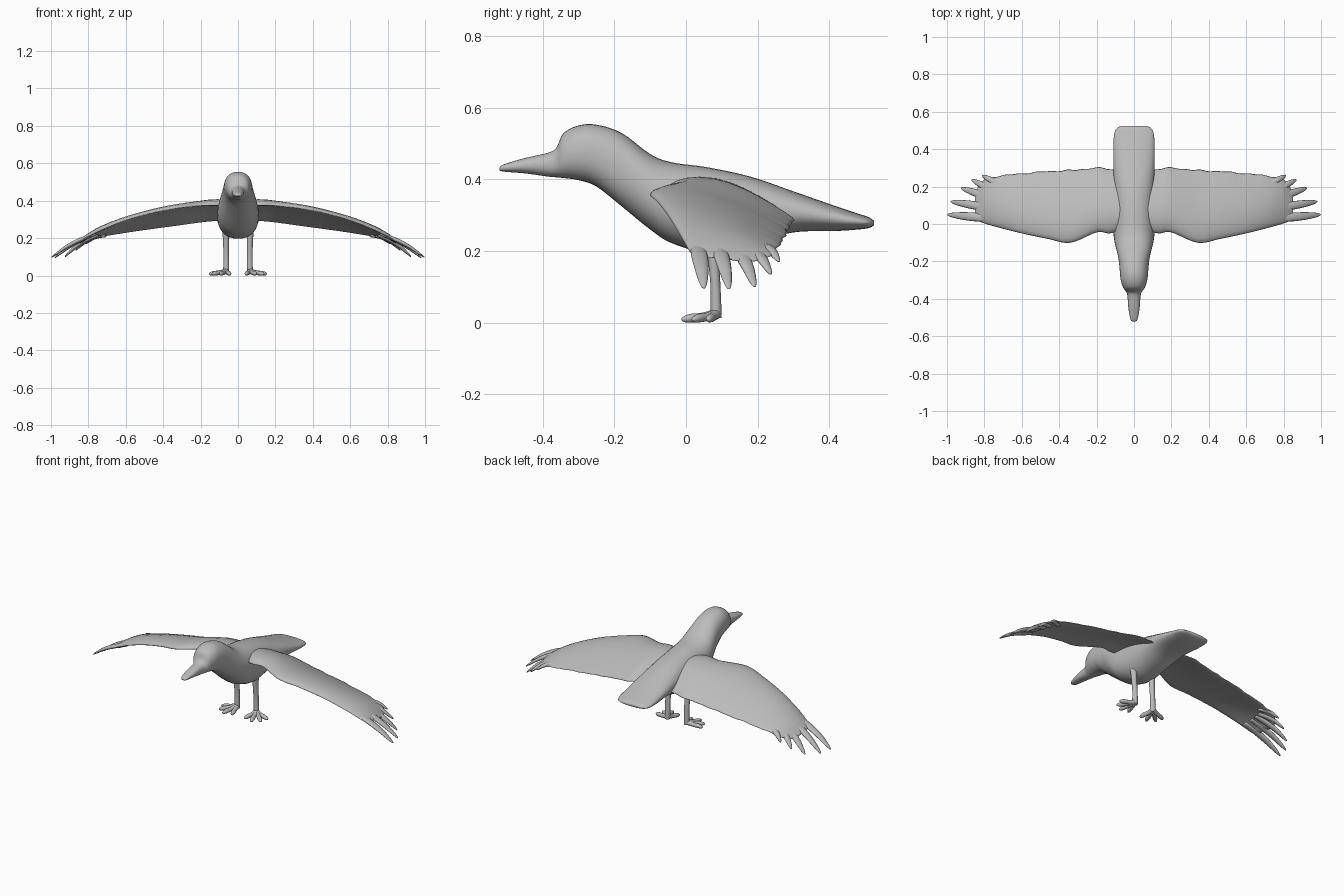
import bpy
import bmesh
import math
from mathutils import Vector

default = bpy.data.objects.get("Cube")
if default:
    bpy.data.objects.remove(default, do_unlink=True)

grey = bpy.data.materials.new("plain grey")
grey.use_nodes = True
colour = (0.5, 0.5, 0.5, 1)
grey.diffuse_color = colour
grey.node_tree.nodes["Principled BSDF"].inputs["Base Color"].default_value = colour

X, Y, Z = Vector((1, 0, 0)), Vector((0, 1, 0)), Vector((0, 0, 1))


def smooth_rows(rows, steps):
    """Catmull-Rom interpolation of rows of numbers."""
    result = []
    for i in range(len(rows) - 1):
        a, b = rows[max(i - 1, 0)], rows[i]
        c, d = rows[i + 1], rows[min(i + 2, len(rows) - 1)]
        for k in range(steps):
            t = k / steps
            result.append([q + t / 2 * (r - p + t * (2 * p - 5 * q + 4 * r - s
                           + t * (3 * (q - r) + s - p)))
                           for p, q, r, s in zip(a, b, c, d)])
    result.append(list(rows[-1]))
    return result


def skin(name, rings):
    """Join closed rings of points into one capped, smooth surface."""
    bm = bmesh.new()
    loops = [[bm.verts.new(p) for p in ring] for ring in rings]
    count = len(loops[0])
    for a, b in zip(loops, loops[1:]):
        for i in range(count):
            j = (i + 1) % count
            bm.faces.new((a[i], a[j], b[j], b[i]))
    bm.faces.new(loops[0])
    bm.faces.new(loops[-1])
    bmesh.ops.recalc_face_normals(bm, faces=bm.faces)
    for face in bm.faces:
        face.smooth = True
    mesh = bpy.data.meshes.new(name)
    bm.to_mesh(mesh)
    bm.free()
    mesh.materials.append(grey)
    obj = bpy.data.objects.new(name, mesh)
    bpy.context.collection.objects.link(obj)


def oval(centre, side, up, width, height, count, power=1.0):
    points = []
    for i in range(count):
        angle = math.tau * i / count
        c, s = math.cos(angle), math.sin(angle)
        points.append(Vector(centre)
                      + side * width * math.copysign(abs(c) ** power, c)
                      + up * height * math.copysign(abs(s) ** power, s))
    return points


def limb(name, rows, side, up, count=12):
    """Rows hold x, y, z, half width and half height."""
    skin(name, [oval(r[:3], side, up, r[3], r[4], count)
                for r in smooth_rows(rows, 5)])


# Beak, head, body and tail in one skin: y, underside, top, half width
body_rows = [
    (-0.522, 0.426, 0.432, 0.006), (-0.51, 0.422, 0.442, 0.019),
    (-0.45, 0.417, 0.460, 0.030), (-0.385, 0.408, 0.475, 0.035),
    (-0.362, 0.406, 0.490, 0.043), (-0.342, 0.404, 0.530, 0.057),
    (-0.30, 0.398, 0.551, 0.071), (-0.25, 0.380, 0.553, 0.076),
    (-0.18, 0.325, 0.530, 0.084), (-0.10, 0.260, 0.471, 0.103),
    (-0.04, 0.222, 0.448, 0.110), (0.06, 0.197, 0.434, 0.110),
    (0.18, 0.220, 0.408, 0.108), (0.30, 0.252, 0.367, 0.110),
    (0.42, 0.256, 0.325, 0.110), (0.48, 0.260, 0.305, 0.106),
    (0.51, 0.264, 0.295, 0.094), (0.525, 0.271, 0.285, 0.068)]
skin("body", [oval((0, y, (low + high) / 2), X, Z, width, (high - low) / 2, 32, 0.9)
              for y, low, high, width in smooth_rows(body_rows, 5)])

# Wing stations: x, leading y, trailing y, leading z, trailing z, thickness, camber
wing_rows = [
    (0.05, -0.03, 0.28, 0.375, 0.298, 0.021, 0.038),
    (0.13, -0.05, 0.295, 0.377, 0.292, 0.022, 0.038),
    (0.20, -0.045, 0.30, 0.375, 0.285, 0.022, 0.033),
    (0.34, -0.10, 0.288, 0.360, 0.266, 0.022, 0.028),
    (0.46, -0.08, 0.282, 0.337, 0.250, 0.021, 0.024),
    (0.60, -0.05, 0.27, 0.298, 0.230, 0.020, 0.020),
    (0.72, -0.02, 0.258, 0.250, 0.210, 0.018, 0.017),
    (0.79, 0.0, 0.243, 0.215, 0.190, 0.014, 0.014),
    (0.83, 0.015, 0.205, 0.192, 0.174, 0.011, 0.010),
    (0.85, 0.03, 0.16, 0.182, 0.170, 0.005, 0.008)]


def wing_ring(row, sign):
    x, front, back, z_front, z_back, thick, camber = row
    ripple = 0.002 * (math.sin(x * 75) + math.sin(x * 41))
    half = 12
    ring = []
    for i in range(2 * half):
        angle = math.pi * i / half
        t = (1 - math.cos(angle)) / 2
        bend = camber * math.sin(math.pi * t ** 0.8)
        shell = thick * math.sin(angle) * (1.1 - 0.4 * t)
        ring.append((sign * x, front + t * (back - front) + ripple * t ** 8,
                     z_front + t * (z_back - z_front) + bend + shell))
    return ring


# Tip feathers: base x, y, z, then tip x, y, z and half width
feathers = [(0.76, 0.03, 0.222, 0.998, 0.05, 0.096, 0.023),
            (0.76, 0.085, 0.222, 0.98, 0.12, 0.094, 0.022),
            (0.75, 0.135, 0.215, 0.925, 0.192, 0.100, 0.021),
            (0.74, 0.17, 0.210, 0.868, 0.237, 0.135, 0.019),
            (0.71, 0.205, 0.212, 0.812, 0.260, 0.170, 0.017)]

# Toe tips: x and y
toes = [(0.042, 0.0), (0.095, -0.012), (0.14, 0.018), (0.155, 0.062)]

for sign, label in ((1, "left"), (-1, "right")):
    skin(label + "_wing", [wing_ring(r, sign) for r in smooth_rows(wing_rows, 8)])

    for number, (bx, by, bz, tx, ty, tz, width) in enumerate(feathers, 1):
        base = Vector((sign * bx, by, bz))
        tip = Vector((sign * tx, ty, tz))
        along = (tip - base).normalized()
        side = along.cross(Z).normalized()
        up = side.cross(along)
        rows = []
        for t, w in ((0, 0.7), (0.3, 1), (0.6, 0.9), (0.85, 0.6), (0.97, 0.3), (1, 0.1)):
            p = base.lerp(tip, t) + up * 0.014 * math.sin(math.pi * t)
            rows.append((*p, width * w, 0.011 * w))
        limb(f"{label}_tip_feather_{number}", rows, side, up)

    # Leg, widening where it meets the belly
    limb(label + "_leg", [
        (sign * 0.064, 0.072, 0.26, 0.024, 0.024),
        (sign * 0.064, 0.075, 0.20, 0.017, 0.017),
        (sign * 0.063, 0.082, 0.11, 0.015, 0.014),
        (sign * 0.063, 0.084, 0.04, 0.016, 0.015),
        (sign * 0.064, 0.084, 0.012, 0.016, 0.015)], X, Y)

    for number, (tx, ty) in enumerate(toes, 1):
        base = Vector((sign * 0.064, 0.084, 0.024))
        tip = Vector((sign * tx, ty, 0.009))
        side = (tip - base).cross(Z).normalized()
        rows = []
        for t, r in ((0, 0.015), (0.4, 0.012), (0.75, 0.012), (0.93, 0.008), (1, 0.003)):
            p = base.lerp(tip, t)
            p.z = max(p.z - 0.01 * t * (1 - t), r)
            rows.append((*p, r, r))
        limb(f"{label}_toe_{number}", rows, side, Z)
